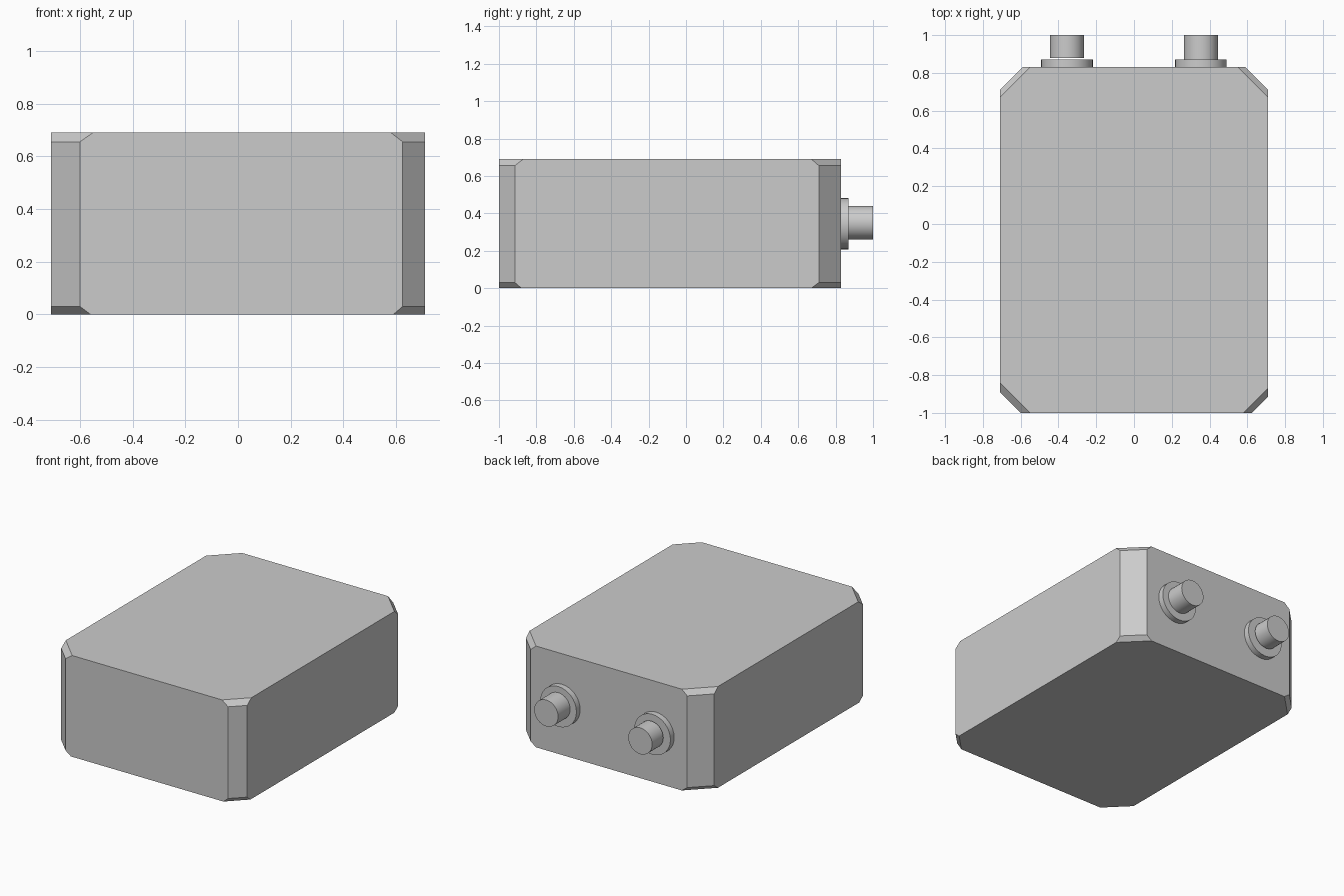
import bpy, bmesh, math

if "Cube" in bpy.data.objects:
    bpy.data.objects.remove(bpy.data.objects["Cube"])

X, Y0, Y1, H = 0.71, -1.0, 0.83, 0.69


def finish(bm, name, smooth=False):
    mesh = bpy.data.meshes.new(name)
    bm.to_mesh(mesh)
    bm.free()
    obj = bpy.data.objects.new(name, mesh)
    bpy.context.collection.objects.link(obj)
    if smooth:
        bpy.ops.object.select_all(action='DESELECT')
        obj.select_set(True)
        bpy.context.view_layer.objects.active = obj
        bpy.ops.object.shade_smooth_by_angle(angle=math.radians(30))
    return obj


# Case: block with cut corners, cut a little deeper at the top and bottom
# Corner cut sizes per level: front left, front right, back right, back left
levels = [
    (0.0, (0.15, 0.12, 0.16, 0.16)),
    (0.03, (0.11, 0.085, 0.12, 0.12)),
    (0.655, (0.11, 0.085, 0.12, 0.12)),
    (H, (0.16, 0.13, 0.16, 0.16)),
]
corners = [(-1, Y0, 1), (1, Y0, 1), (1, Y1, -1), (-1, Y1, -1)]
bm = bmesh.new()
for z, cuts in levels:
    for (sx, y, inward), c in zip(corners, cuts):
        bm.verts.new((sx * (X - c), y, z))
        bm.verts.new((sx * X, y + inward * c, z))
bmesh.ops.convex_hull(bm, input=bm.verts)
bmesh.ops.dissolve_limit(bm, angle_limit=math.radians(1),
                         verts=bm.verts, edges=bm.edges)
bmesh.ops.recalc_face_normals(bm, faces=bm.faces)
finish(bm, "case")


def disc(name, x, z, radius, y0, y1):
    """Cylinder lying along y."""
    bm = bmesh.new()
    bmesh.ops.create_cone(bm, cap_ends=True, segments=32, radius1=radius,
                          radius2=radius, depth=y1 - y0)
    obj = finish(bm, name, True)
    obj.rotation_euler.x = math.pi / 2
    obj.location = (x, (y0 + y1) / 2, z)


# Terminals on the back: flange and pin
for side, x, pin_start in (("left", -0.355, 0.88), ("right", 0.354, 0.87)):
    disc(side + "_flange", x, 0.345, 0.137, Y1, 0.87)
    disc(side + "_pin", x, 0.35, 0.09, pin_start, 1.0)
